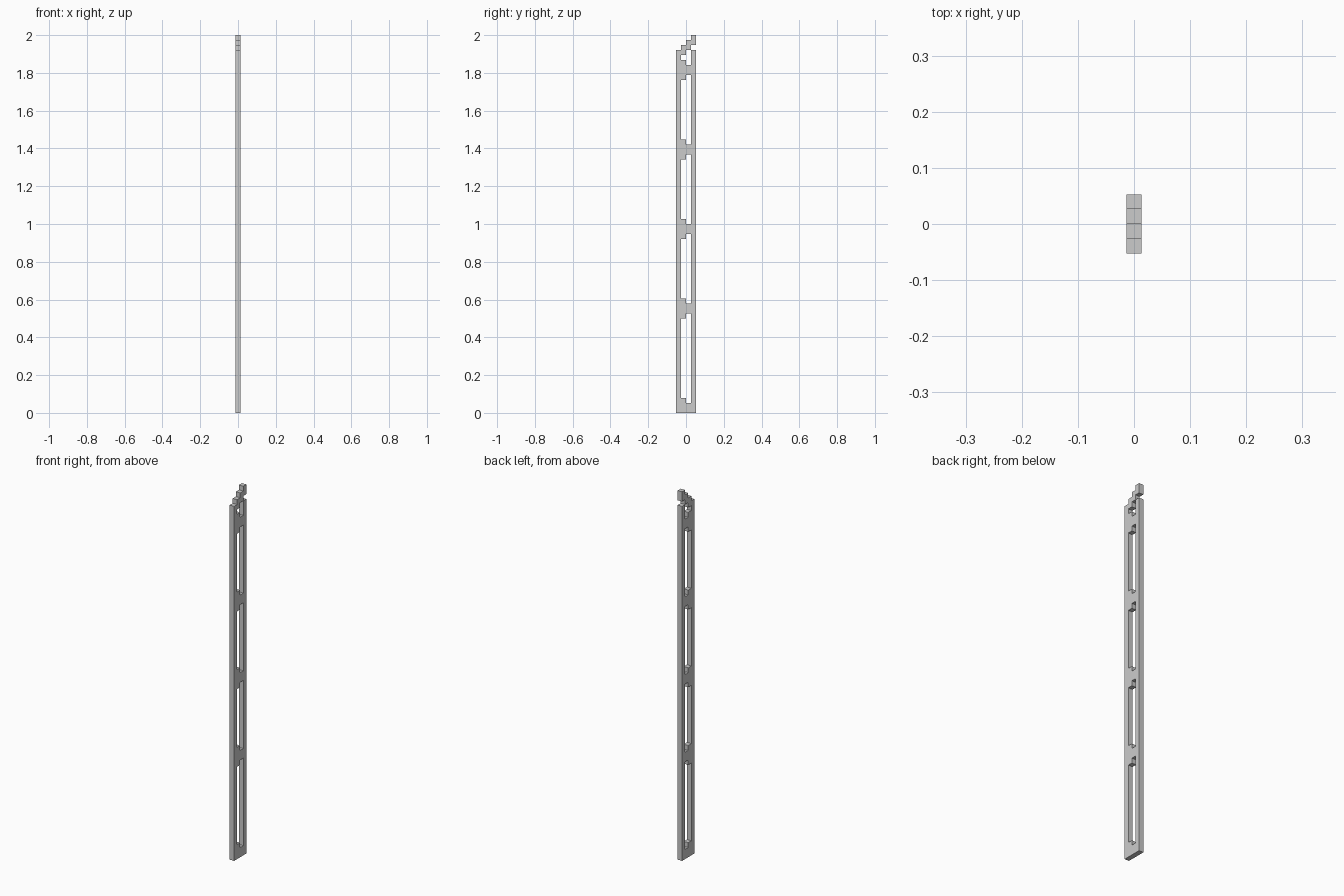
import bpy, bmesh

if "Cube" in bpy.data.objects:
    bpy.data.objects.remove(bpy.data.objects["Cube"])

U = 2 / 76            # one block; the ladder is 76 blocks tall, 4 wide, 1 thick

# Vertical spans (bottom, top) in blocks for each of the four columns along y
rail_front, rung_front, rung_back, rail_back = [], [], [], []

# Side rails
rail_front.append((0, 73))
rail_back.append((0, 73))

# Foot block
rung_front.append((0, 3))
rung_back.append((0, 2))

# Four stepped rungs
for z in (19, 35, 51, 67):
    rung_front.append((z, z + 4))
    rung_back.append((z + 1, z + 3))

# Stepped diagonal tip rising from the front rail
rung_front.append((72, 74))
rung_back.append((73, 75))
rail_back.append((74, 76))

columns = [rail_front, rung_front, rung_back, rail_back]
levels = sorted({z for spans in columns for span in spans for z in span})

# Side profile: quads split at every level so all neighbours share vertices
bm = bmesh.new()
verts = {}


def vert(y, z):
    if (y, z) not in verts:
        verts[y, z] = bm.verts.new((-U / 2, (y - 2) * U, z * U))
    return verts[y, z]


for y, spans in enumerate(columns):
    for low, high in zip(levels, levels[1:]):
        if any(a <= low and high <= b for a, b in spans):
            bm.faces.new([vert(y, low), vert(y, high),
                          vert(y + 1, high), vert(y + 1, low)])

# Thickness
result = bmesh.ops.extrude_face_region(bm, geom=bm.faces[:], use_keep_orig=True)
moved = [g for g in result["geom"] if isinstance(g, bmesh.types.BMVert)]
bmesh.ops.translate(bm, verts=moved, vec=(U, 0, 0))
bmesh.ops.recalc_face_normals(bm, faces=bm.faces[:])

mesh = bpy.data.meshes.new("ladder_frame")
bm.to_mesh(mesh)
bm.free()
ladder = bpy.data.objects.new("ladder_frame", mesh)
bpy.context.collection.objects.link(ladder)
